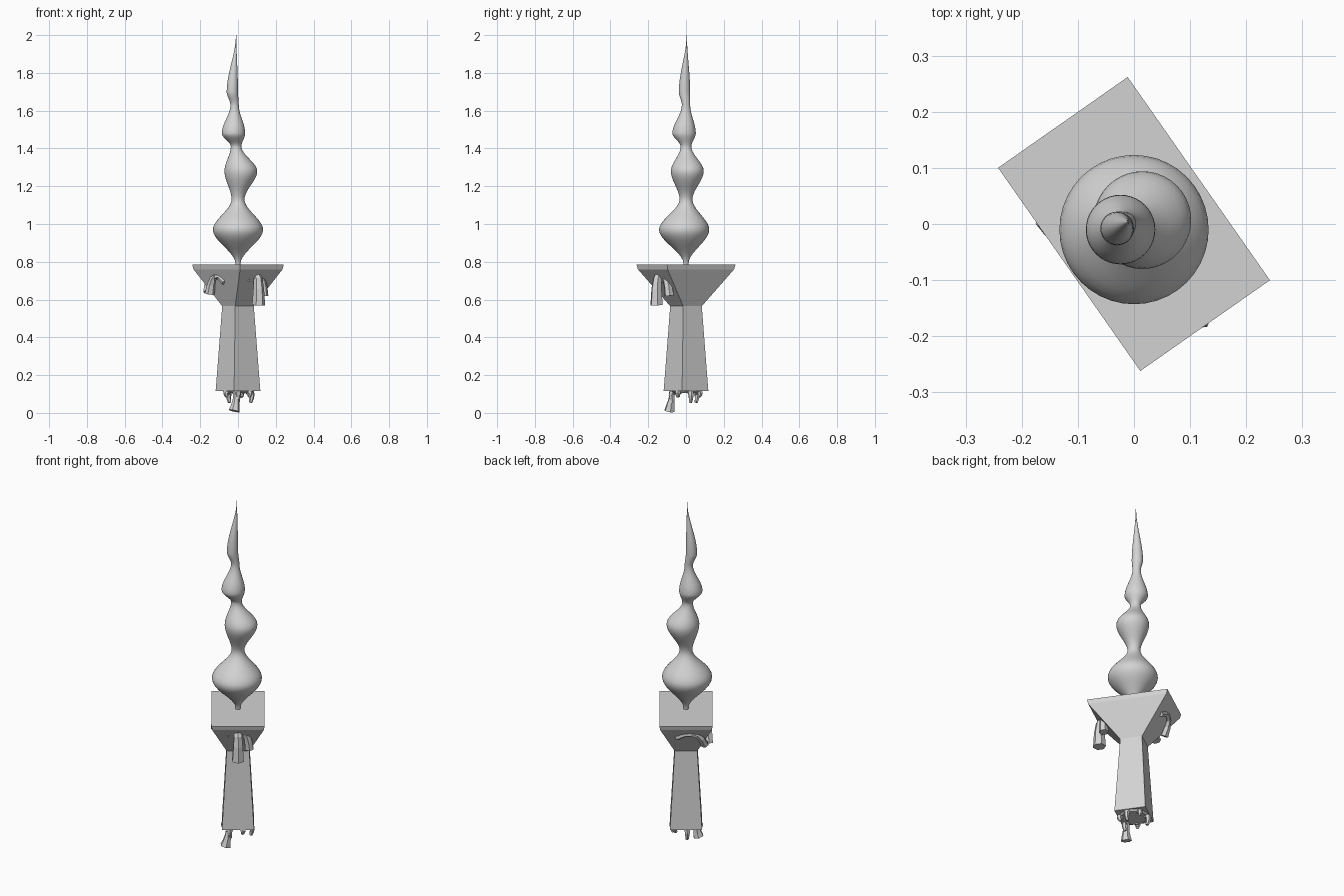
import bpy
import bmesh
import math
from mathutils import Vector, Matrix

if "Cube" in bpy.data.objects:
    bpy.data.objects.remove(bpy.data.objects["Cube"], do_unlink=True)

stone = bpy.data.materials.new("pale grey stone")
stone.use_nodes = True
grey = (0.65, 0.65, 0.65, 1)
stone.diffuse_color = grey
stone.node_tree.nodes["Principled BSDF"].inputs["Base Color"].default_value = grey

# The pillar and everything hanging from it stand turned about the vertical
turn = Matrix.Rotation(math.radians(35), 4, "Z")


def loft(name, rings, smooth=False, turned=True):
    """Skin a list of closed point loops, cap both ends and make an object."""
    bm = bmesh.new()
    loops = [[bm.verts.new(point) for point in ring] for ring in rings]
    for lower, upper in zip(loops, loops[1:]):
        for i in range(len(lower)):
            bm.faces.new((lower[i - 1], lower[i], upper[i], upper[i - 1]))
    bm.faces.new(loops[0])
    bm.faces.new(loops[-1])
    bmesh.ops.recalc_face_normals(bm, faces=bm.faces)
    if turned:
        bm.transform(turn)
    mesh = bpy.data.meshes.new(name)
    bm.to_mesh(mesh)
    bm.free()
    mesh.materials.append(stone)
    for face in mesh.polygons:
        face.use_smooth = smooth
    obj = bpy.data.objects.new(name, mesh)
    bpy.context.collection.objects.link(obj)


def rectangle(half_width, half_depth, z):
    return [(sx * half_width, sy * half_depth, z)
            for sx, sy in ((-1, -1), (1, -1), (1, 1), (-1, 1))]


def circle(centre, radius, sides, across=Vector((1, 0, 0)), along=Vector((0, 1, 0))):
    angles = [math.tau * i / sides for i in range(sides)]
    return [centre + radius * (across * math.cos(a) + along * math.sin(a))
            for a in angles]


def growth(name, start, knee, end, thin, thick, steps=5, sides=6):
    """Faceted stalk that arches from start past knee and swells or thins to its end."""
    start, knee, end = Vector(start), Vector(knee), Vector(end)
    rings = []
    for i in range(steps + 1):
        t = i / steps
        first, second = start.lerp(knee, t), knee.lerp(end, t)
        heading = (second - first).normalized()
        across = heading.cross(Vector((1, 2, 0))).normalized()
        radius = thin + (thick - thin) * t * t
        rings.append(circle(first.lerp(second, t), radius, sides,
                            across, heading.cross(across)))
    loft(name, rings)


# Pillar, flared capital and its thin rim
pillar_base, pillar_top = 0.115, 0.565
rim_bottom, rim_top = 0.76, 0.785
neck = rectangle(0.06, 0.06, pillar_top)
loft("column", [rectangle(0.085, 0.085, pillar_base), neck])
loft("capital", [neck, rectangle(0.137, 0.215, rim_bottom),
                 rectangle(0.141, 0.221, rim_top)])

# Round broken underside of the pillar
loft("column_underside", [circle(Vector((0, 0, pillar_base - drop)), 0.08 - drop, 14)
                          for drop in (0.01, 0)])

# Twisting spire, alternating necks and bellies: centre x, centre y, height, radius
stations = [Vector(s) for s in (
    (0, 0, 0.79, 0.013),
    (0, -0.01, 0.97, 0.133),
    (0, 0, 1.13, 0.034),
    (0.015, 0.007, 1.28, 0.087),
    (-0.01, 0, 1.41, 0.028),
    (-0.024, -0.01, 1.48, 0.062),
    (-0.018, 0, 1.63, 0.022),
    (-0.03, -0.008, 1.7, 0.03),
    (-0.01, 0.004, 2, 0.001))]
steps = 10
spire = [circle(Vector((0, 0, pillar_top)), stations[0].w, 40)]
for lower, upper in zip(stations, stations[1:]):
    for i in range(steps):
        t = i / steps
        ring = lower.lerp(upper, t * t * (3 - 2 * t))
        ring.z = lower.z + (upper.z - lower.z) * t
        spire.append(circle(ring.xyz, ring.w, 40))
spire.append(circle(stations[-1].xyz, stations[-1].w, 40))
loft("spire", spire, smooth=True, turned=False)

# Stone growths hanging from the flare of the capital
growth("front_growth", (0, -0.13, 0.69), (0, -0.2, 0.82), (0, -0.19, 0.57), 0.018, 0.035)
growth("front_lobe", (0, -0.16, 0.7), (0.05, -0.16, 0.76), (0.06, -0.15, 0.62), 0.018, 0.026)
growth("front_arm", (0, -0.17, 0.7), (-0.03, -0.17, 0.76), (-0.05, -0.16, 0.7), 0.018, 0.012)
growth("side_growth", (-0.11, -0.03, 0.69), (-0.12, 0.06, 0.78), (-0.12, 0.09, 0.63),
       0.015, 0.026)
growth("back_growth", (0.05, 0.16, 0.69), (-0.06, 0.2, 0.77), (-0.1, 0.14, 0.64),
       0.015, 0.022)

# Crumbling block and ring of small roots beneath the pillar
growth("root_block", (-0.05, -0.05, pillar_base), (-0.05, -0.06, 0.07),
       (-0.066, -0.06, 0.01), 0.014, 0.03)
for i in range(6):
    angle = math.radians(180 + 55 * i)
    outward = Vector((math.cos(angle), math.sin(angle), 0)) * 0.07
    height = Vector((0, 0, pillar_base))
    reach = 0.03 + 0.03 * (i % 2)
    growth(f"root_{i}", outward * 0.8 + height, outward * 1.3 + height,
           outward + height - Vector((0, 0, reach)), 0.018, 0.009)
